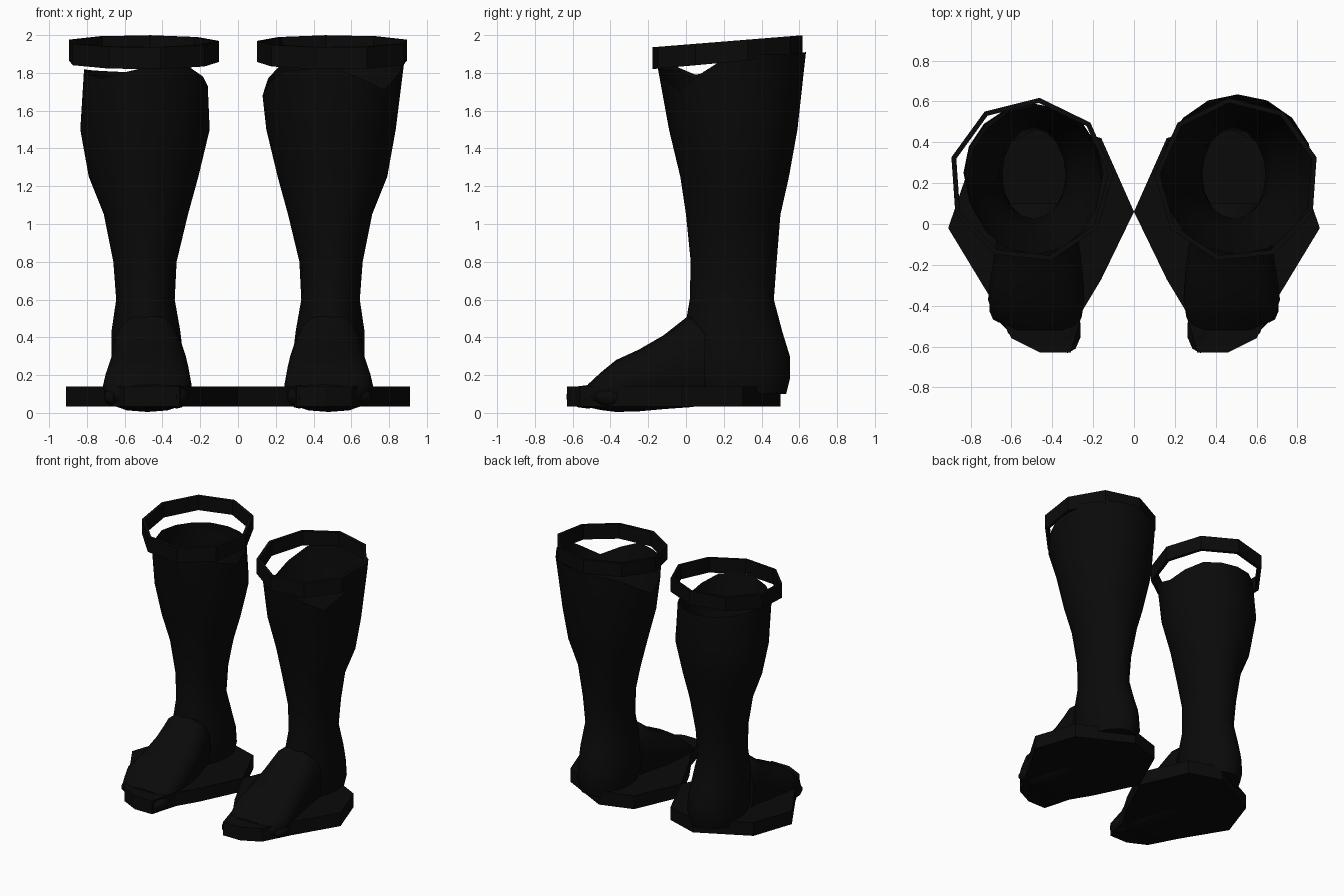
import bpy, bmesh
from math import cos, sin, pi, radians
from mathutils import Matrix, Vector

cube = bpy.data.objects.get("Cube")
if cube:
    bpy.data.objects.remove(cube, do_unlink=True)


def material(name, value):
    mat = bpy.data.materials.new(name)
    mat.use_nodes = True
    colour = (value, value, value, 1)
    mat.diffuse_color = colour
    mat.node_tree.nodes["Principled BSDF"].inputs["Base Color"].default_value = colour
    return mat


black = material("near_black", 0.003)
SIDES = 16


def finish(bm, name, side, smooth=True):
    """Mirror to the wanted side, fix the normals and make the object."""
    if side < 0:
        bm.transform(Matrix.Diagonal((-1, 1, 1, 1)))
        bmesh.ops.reverse_faces(bm, faces=bm.faces)
    mesh = bpy.data.meshes.new(name)
    bm.to_mesh(mesh)
    bm.free()
    mesh.materials.append(black)
    obj = bpy.data.objects.new(name, mesh)
    bpy.context.collection.objects.link(obj)
    if smooth:
        bpy.ops.object.select_all(action='DESELECT')
        bpy.context.view_layer.objects.active = obj
        obj.select_set(True)
        bpy.ops.object.shade_smooth_by_angle(angle=radians(40))
    return obj


def bridge(bm, loops):
    for a, b in zip(loops, loops[1:]):
        n = len(a)
        for i in range(n):
            j = (i + 1) % n
            bm.faces.new((a[i], a[j], b[j], b[i]))


def oval(x0, x1, y0, y1, power=1.0):
    """Points round a box, starting at the outer side."""
    pts = []
    for i in range(SIDES):
        c, s = cos(2 * pi * i / SIDES), sin(2 * pi * i / SIDES)
        c, s = [abs(v) ** power * (1 if v > 0 else -1) for v in (c, s)]
        pts.append(((x0 + x1 + (x1 - x0) * c) / 2, (y0 + y1 + (y1 - y0) * s) / 2))
    return pts


# Leg sections: height, inner x, outer x, front y, back y
LEG = [(.10, .30, .66, .04, .53), (.18, .28, .68, 0, .55), (.30, .29, .67, -.02, .55),
       (.43, .305, .67, -.01, .51), (.60, .335, .645, .02, .465), (.80, .325, .66, .025, .48),
       (1.05, .265, .71, 0, .50), (1.25, .21, .79, -.03, .545), (1.50, .15, .835, -.09, .59)]
# Open rims: box, then heights every eighth of a turn from the outer side
RIMS = {1: ((.13, .885, -.15, .635), (1.90, 1.90, 1.91, 1.86, 1.68, 1.81, 1.83, 1.71)),
        -1: ((.16, .815, -.15, .575), (1.82, 1.81, 1.80, 1.80, 1.73, 1.83, 1.83, 1.77))}


def leg(side, label):
    bm = bmesh.new()
    loops = [[bm.verts.new((x, y, z)) for x, y in oval(*box)] for z, *box in LEG]
    box, heights = RIMS[side]
    rim = []
    for i, (x, y) in enumerate(oval(*box)):
        z = (heights[i // 2] + heights[(i + 1) // 2 % 8]) / 2
        rim.append(bm.verts.new((x, y, z)))
    loops.append(rim)
    bridge(bm, loops)
    bm.faces.new(loops[0][::-1])
    finish(bm, label + "_leg", side)


# Foot sections: y, inner x, outer x, sole z, top z
FOOT = [(.10, .31, .66, .04, .50), (.02, .295, .665, .03, .52), (-.05, .28, .67, .025, .465),
        (-.12, .265, .68, .02, .41), (-.25, .25, .70, .008, .335), (-.37, .245, .715, .005, .28),
        (-.45, .255, .69, .015, .215), (-.52, .28, .62, .03, .15)]
# Toes: x, y of centre, half width, half length, half height
TOES = [(.325, -.52, .068, .115, .062), (.42, -.53, .05, .10, .055), (.51, -.51, .048, .095, .053),
        (.59, -.46, .047, .095, .051), (.662, -.40, .05, .085, .05)]


def foot(side, label):
    bm = bmesh.new()
    loops = [[bm.verts.new((x, y, z)) for x, z in oval(*box, .8)] for y, *box in FOOT]
    bridge(bm, loops)
    bm.faces.new(loops[0][::-1])
    bm.faces.new(loops[-1])
    finish(bm, label + "_foot", side)
    bm = bmesh.new()
    for x, y, rx, ry, rz in TOES:
        place = Matrix.Translation((x, y, .085)) @ Matrix.Diagonal((rx, ry, rz, 1))
        bmesh.ops.create_uvsphere(bm, u_segments=10, v_segments=7, radius=1, matrix=place)
    finish(bm, label + "_toes", side)


# Flat base plate outline
PLATE = [(0, .06), (.16, -.27), (.25, -.42), (.31, -.63), (.46, -.63), (.60, -.56),
         (.71, -.35), (.91, -.02), (.80, .30), (.41, .50), (.16, .42)]


def plate(side, label):
    bm = bmesh.new()
    low, high = [[bm.verts.new((x, y, z)) for x, y in PLATE] for z in (.035, .14)]
    bridge(bm, [low, high])
    bm.faces.new(low[::-1])
    bm.faces.new(high)
    finish(bm, label + "_base_plate", side, smooth=False)


def cuff(side, label):
    """Thin tilted nine-sided band round the top of the leg."""
    bm = bmesh.new()
    loops = [[], [], [], []]
    for i in range(9):
        a = radians(96 + 40 * i)
        for k, (r, top) in enumerate(((.405, 0), (.405, 1), (.38, 1), (.38, 0))):
            x, y = .505 + r * cos(a), .215 + r * sin(a)
            z = 1.95 + .08 * y if top else 1.836 + .09 * y
            loops[k].append(bm.verts.new((x, y, z)))
    bridge(bm, loops + loops[:1])
    finish(bm, label + "_cuff", side, smooth=False)


for side, label in ((1, "left"), (-1, "right")):
    for part in (leg, foot, plate, cuff):
        part(side, label)
